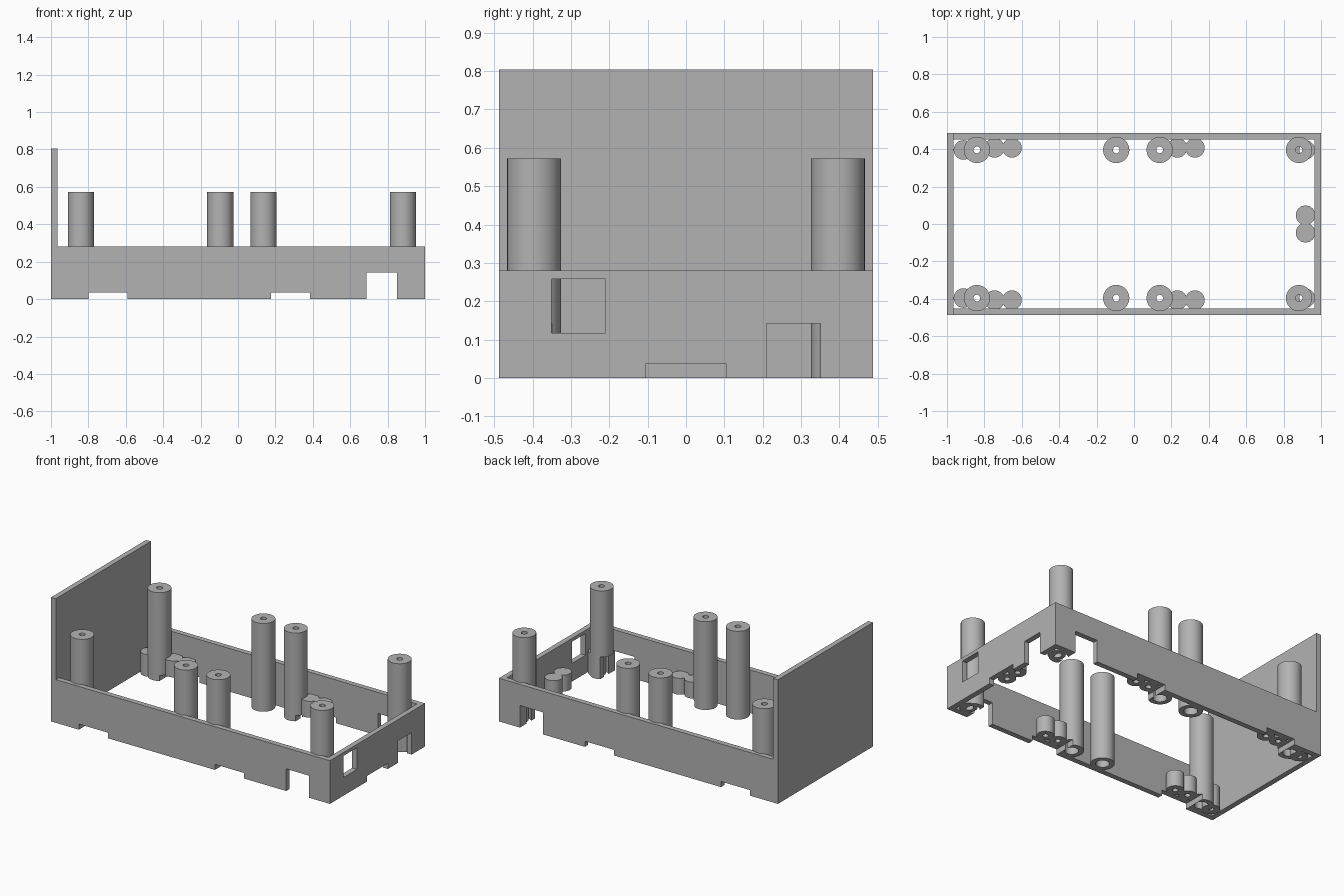
import bpy, bmesh, math
from mathutils import Matrix, Vector

cube = bpy.data.objects.get("Cube")
if cube:
    bpy.data.objects.remove(cube)

HALF_Y, WALL, RIM, TOP = 0.487, 0.034, 0.28, 0.804
grey = bpy.data.materials.new("plain grey")
grey.use_nodes = True
grey.diffuse_color = (0.45, 0.45, 0.45, 1)
grey.node_tree.nodes["Principled BSDF"].inputs["Base Color"].default_value = grey.diffuse_color


def finish(name, bm):
    bmesh.ops.recalc_face_normals(bm, faces=bm.faces)
    mesh = bpy.data.meshes.new(name)
    bm.to_mesh(mesh)
    bm.free()
    mesh.materials.append(grey)
    obj = bpy.data.objects.new(name, mesh)
    bpy.context.collection.objects.link(obj)
    return obj


def boxes(name, *bounds):
    """One object made of boxes given as (x0, x1, y0, y1, z0, z1)."""
    bm = bmesh.new()
    for x0, x1, y0, y1, z0, z1 in bounds:
        centre = Vector((x0 + x1, y0 + y1, z0 + z1)) / 2
        size = Matrix.Diagonal((x1 - x0, y1 - y0, z1 - z0, 1))
        bmesh.ops.create_cube(bm, size=1, matrix=Matrix.Translation(centre) @ size)
    return finish(name, bm)


def lathe(name, x, y, profile, steps=48):
    """Turn a closed (radius, z) profile around the vertical axis."""
    bm = bmesh.new()
    verts = [bm.verts.new((r, 0, z)) for r, z in profile]
    edges = [bm.edges.new((a, b)) for a, b in zip(verts, verts[1:] + verts[:1])]
    bmesh.ops.spin(bm, geom=verts + edges, cent=(0, 0, 0), axis=(0, 0, 1),
                   angle=math.tau, steps=steps, use_duplicate=False)
    bmesh.ops.remove_doubles(bm, verts=bm.verts, dist=0.0001)
    bmesh.ops.translate(bm, verts=bm.verts, vec=(x, y, 0))
    obj = finish(name, bm)
    bpy.ops.object.select_all(action='DESELECT')
    obj.select_set(True)
    bpy.context.view_layer.objects.active = obj
    bpy.ops.object.shade_smooth_by_angle(angle=math.radians(30))
    return obj


def cut(obj, cutter):
    mod = obj.modifiers.new("cut", 'BOOLEAN')
    mod.operation, mod.solver, mod.object = 'DIFFERENCE', 'EXACT', cutter
    bpy.context.view_layer.objects.active = obj
    bpy.ops.object.modifier_apply(modifier=mod.name)


# Cutters: hollow inside, and the openings along the lower edge
cavity = boxes("cavity_cutter", (-1.2, 1 - WALL, WALL - HALF_Y, HALF_Y - WALL, -1, 1))
notches = boxes("notch_cutter",
                (-0.8, -0.592, -1, 1, -0.1, 0.036),
                (0.176, 0.384, -1, 1, -0.1, 0.036),
                (0.686, 0.85, -1, 1, -0.1, 0.143),
                (0.855, 1.1, -0.106, 0.106, -0.1, 0.036))
end_openings = boxes("end_opening_cutter",
                     (0.96, 1.1, -0.35, -0.21, 0.118, 0.258),
                     (0.96, 1.1, 0.21, 0.35, -0.1, 0.142))

# Open frame and tall end panel
frame = boxes("wall_frame", (-1 + WALL, 1, -HALF_Y, HALF_Y, 0, RIM))
for cutter in (cavity, notches, end_openings):
    cut(frame, cutter)
boxes("end_panel", (-1, -1 + WALL, -HALF_Y, HALF_Y, 0, TOP))

# Tall screw posts with a narrow hole above and a wide bore below
post = [(0.07, 0), (0.07, 0.572), (0.018, 0.572), (0.018, 0.26), (0.04, 0.26), (0.04, 0)]
# Short magnet pegs with a blind hole underneath
peg = [(0.052, 0), (0.052, 0.142), (0, 0.142), (0, 0.1), (0.017, 0.1), (0.017, 0)]

for side, label in ((-1, "front"), (1, "back")):
    for i, x in enumerate((-0.84, -0.095, 0.137, 0.882)):
        cut(lathe(f"{label}_post_{i + 1}", x, side * 0.396, post), notches)
    for i, x in enumerate((-0.745, -0.652, 0.232, 0.326)):
        cut(lathe(f"{label}_peg_{i + 1}", x, side * 0.407, peg), notches)
    # Pegs merging with the corner posts
    for i, x in enumerate((-0.912, 0.915)):
        cut(lathe(f"{label}_corner_peg_{i + 1}", x, side * 0.396,
                  [(0.052, 0), (0.052, 0.142), (0.03, 0.142), (0.03, 0)]
                  if x > 0 else peg), notches)
    cut(lathe(f"end_peg_{label}", 0.917, side * 0.047, peg), notches)

for cutter in (cavity, notches, end_openings):
    cutter.hide_render = True
    cutter.hide_set(True)
